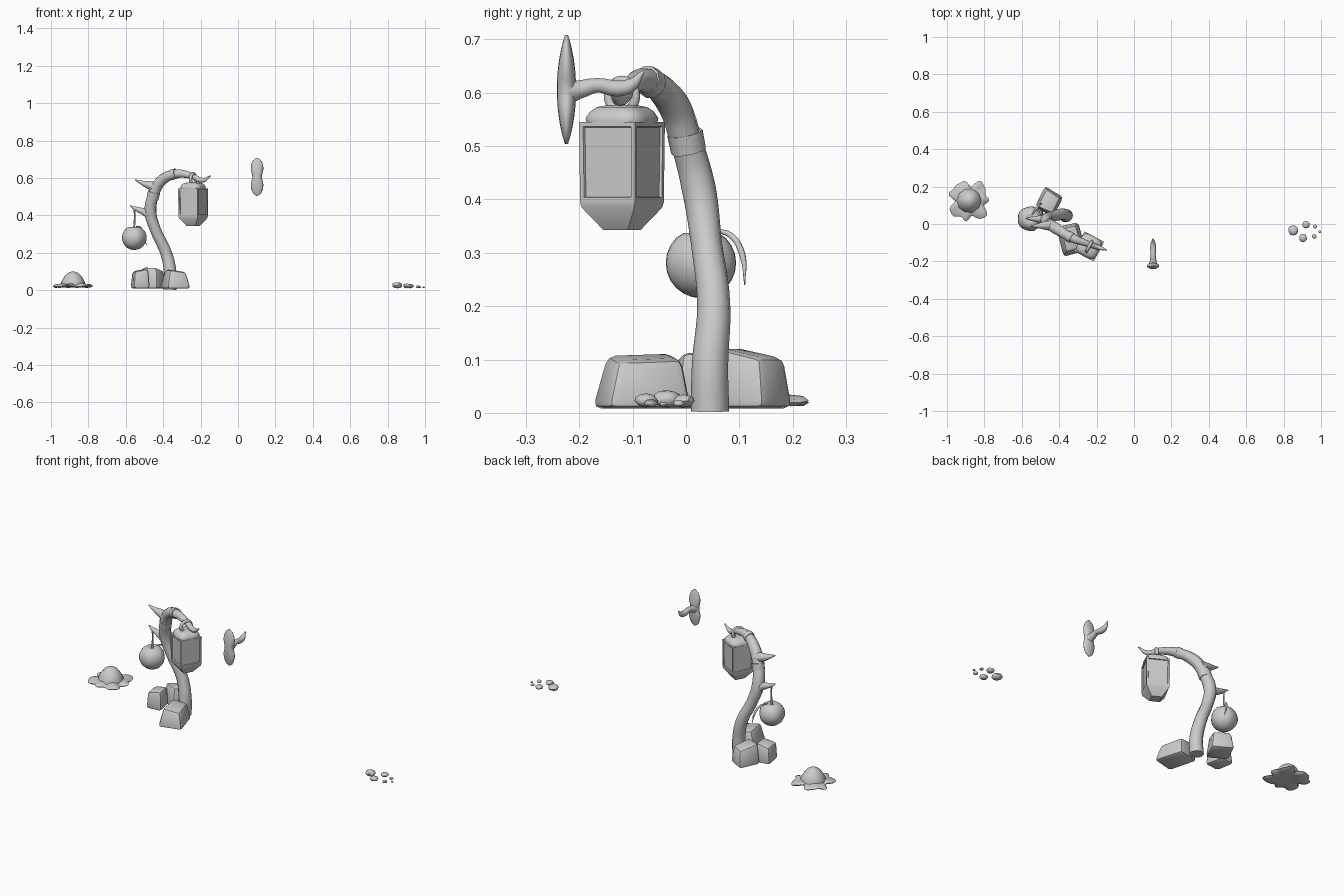
import bpy, bmesh, math, random
from mathutils import Vector, Matrix

if "Cube" in bpy.data.objects:
    bpy.data.objects.remove(bpy.data.objects["Cube"])

random.seed(4)


def finish(obj, angle=40):
    bpy.ops.object.select_all(action='DESELECT')
    obj.select_set(True)
    bpy.context.view_layer.objects.active = obj
    bpy.ops.object.shade_smooth_by_angle(angle=math.radians(angle))
    return obj


def from_bm(name, bm, angle=40, matrix=None):
    if matrix is not None:
        bm.transform(matrix)
    bmesh.ops.recalc_face_normals(bm, faces=bm.faces[:])
    me = bpy.data.meshes.new(name)
    bm.to_mesh(me)
    bm.free()
    obj = bpy.data.objects.new(name, me)
    bpy.context.collection.objects.link(obj)
    return finish(obj, angle)


def tube(name, pts, sides=3, res=4):
    """Tapered round tube through (x, y, z, radius) points."""
    cu = bpy.data.curves.new(name, 'CURVE')
    cu.dimensions = '3D'
    cu.bevel_depth = 1.0
    cu.bevel_resolution = sides
    cu.resolution_u = res
    cu.use_fill_caps = True
    sp = cu.splines.new('BEZIER')
    sp.bezier_points.add(len(pts) - 1)
    for bp, p in zip(sp.bezier_points, pts):
        bp.co = p[:3]
        bp.radius = p[3]
        bp.handle_left_type = bp.handle_right_type = 'AUTO'
    obj = bpy.data.objects.new(name, cu)
    bpy.context.collection.objects.link(obj)
    bpy.ops.object.select_all(action='DESELECT')
    obj.select_set(True)
    bpy.context.view_layer.objects.active = obj
    bpy.ops.object.convert(target='MESH')
    return finish(bpy.context.view_layer.objects.active, 50)


def rings(name, loops, angle=40, matrix=None):
    """Closed skin over a stack of equally long vertex loops."""
    bm = bmesh.new()
    vs = [[bm.verts.new(p) for p in loop] for loop in loops]
    n = len(loops[0])
    for a, b in zip(vs, vs[1:]):
        for i in range(n):
            bm.faces.new((a[i], a[(i + 1) % n], b[(i + 1) % n], b[i]))
    bm.faces.new(vs[0])
    bm.faces.new(vs[-1])
    return from_bm(name, bm, angle, matrix)


def circle(r, z, n=16):
    return [(r * math.cos(2 * math.pi * i / n), r * math.sin(2 * math.pi * i / n), z) for i in range(n)]


def rock(name, x, y, sx, sy, h, rot, tilt, taper=0.72):
    """Bevelled block with a narrowed, sloping top."""
    bm = bmesh.new()
    bmesh.ops.create_cube(bm, size=1)
    for v in bm.verts:
        top = v.co.z > 0
        k = taper if top else 1
        v.co = Vector((v.co.x * sx * k, v.co.y * sy * k, h if top else 0))
        if top:
            v.co.z -= h * (0.18 + tilt[0] * v.co.x / sx + tilt[1] * v.co.y / sy)
        v.co += Vector((random.uniform(-.006, .006), random.uniform(-.006, .006), 0))
    bmesh.ops.bevel(bm, geom=bm.edges[:], offset=0.016, segments=2, affect='EDGES', profile=0.5)
    return from_bm(name, bm, 30, Matrix.Translation((x, y, 0.008)) @ Matrix.Rotation(math.radians(rot), 4, 'Z'))


# Crooked trunk arching over to the lantern
tube("trunk", [(-.365, .045, .003, .036), (-.362, .045, .09, .034), (-.385, .052, .2, .031),
               (-.44, .038, .32, .029), (-.468, .024, .42, .032), (-.452, .0, .51, .03),
               (-.415, -.025, .58, .030), (-.33, -.075, .622, .024), (-.25, -.105, .612, .017),
               (-.19, -.125, .588, .013), (-.145, -.14, .612, .003)], 4, 5)

# Broken branch stubs
tube("upper_stub", [(-.43, -.01, .55, .03), (-.48, -.008, .563, .022), (-.515, -.01, .575, .012), (-.55, -.012, .59, .003)])
tube("lower_stub", [(-.46, .025, .395, .028), (-.50, .026, .418, .02), (-.545, .028, .435, .012), (-.578, .03, .452, .003)])

# Bark collars
tube("lower_collar", [(-.457, .005, .49, .033), (-.449, -.002, .525, .034)])
tube("upper_collar", [(-.355, -.063, .617, .029), (-.332, -.075, .624, .028)])

# Hanging gourd: lobed ball with cord and curling leaf
bm = bmesh.new()
bmesh.ops.create_uvsphere(bm, u_segments=20, v_segments=12, radius=.066)
for v in bm.verts:
    a = math.atan2(v.co.y, v.co.x)
    r = math.hypot(v.co.x, v.co.y)
    k = 1 + .03 * math.cos(5 * a) * r / .066
    v.co.x *= k
    v.co.y *= k
    v.co.z -= .018 * math.exp(-(r / .02) ** 2) if v.co.z > 0 else 0
from_bm("gourd", bm, 50, Matrix.Translation((-.556, .028, .281)))
tube("gourd_cord", [(-.553, .028, .44, .005), (-.553, .028, .38, .004), (-.556, .028, .325, .006)], 2)
tube("gourd_leaf", [(-.545, .05, .342, .003), (-.52, .085, .332, .006),
                    (-.503, .106, .295, .006), (-.49, .11, .24, .001)], 2)

# Rocks around the foot
rock("front_rock", -.335, -.078, .125, .165, .118, 14, (.15, -.05))
rock("back_rock", -.455, .12, .115, .125, .128, -28, (.0, .2), .8)
rock("side_rock", -.525, .03, .095, .11, .122, 10, (-.15, 0), .8)

# Lantern body: four sides with recessed panes
place = Matrix.Translation((-.24, -.12, 0)) @ Matrix.Rotation(math.radians(-28), 4, 'Z')


def square(h, z):
    return [(h, h, z), (-h, h, z), (-h, -h, z), (h, -h, z)]


bm = bmesh.new()
layers = [[bm.verts.new(p) for p in square(h, z)]
          for h, z in ((.026, .343), (.056, .385), (.058, .395), (.0595, .545))]
panes = []
for k in range(3):
    for i in range(4):
        j = (i + 1) % 4
        f = bm.faces.new((layers[k][i], layers[k][j], layers[k + 1][j], layers[k + 1][i]))
        if k == 2:
            panes.append(f)
bm.faces.new(layers[0])
bm.faces.new(layers[3])
bmesh.ops.recalc_face_normals(bm, faces=bm.faces[:])
bmesh.ops.inset_individual(bm, faces=panes, thickness=.012, depth=0)
bmesh.ops.inset_individual(bm, faces=panes, thickness=.002, depth=-.005)
from_bm("lantern_body", bm, 25, place)


# Lantern cap: rounded square dome
def rounded(r, z, n=24):
    out = []
    for i in range(n):
        a = 2 * math.pi * i / n
        c, s = math.cos(a), math.sin(a)
        k = r / (abs(c) ** 4 + abs(s) ** 4) ** .25
        out.append((k * c, k * s, z))
    return out


rings("lantern_cap", [rounded(.058, .542), rounded(.06, .552), rounded(.053, .564),
                      rounded(.042, .573), rounded(.022, .577)], 60, place)

# Lantern ring looped over the branch
bpy.ops.mesh.primitive_torus_add(major_radius=.029, minor_radius=.009, major_segments=20, minor_segments=8)
ring = bpy.context.object
ring.name = "lantern_ring"
ring.matrix_world = place @ Matrix.Translation((0, 0, .594)) @ Matrix.Rotation(math.pi / 2, 4, 'Y')
finish(ring, 60)

# Mud mound on a ragged splat
outline = lambda a: .103 + .012 * math.cos(4 * a - math.pi) + .012 * math.sin(7 * a + 1) + .006 * math.cos(11 * a)
splat = []
for k, z in ((.55, .017), (.9, .016), (1, .023), (.93, .029), (.7, .032), (.4, .04)):
    loop = []
    for i in range(48):
        a = 2 * math.pi * i / 48
        r = outline(a) * k
        loop.append((r * math.cos(a), r * math.sin(a), z + .004 * k * math.sin(6 * a)))
    splat.append(loop)
rings("mud_splat", splat, 50, Matrix.Translation((-.882, .124, 0)))
rings("mud_mound", [circle(.067, .024, 10), circle(.064, .042, 10), circle(.052, .066, 10),
                    circle(.036, .085, 10), circle(.018, .097, 10), circle(.005, .1, 10)],
      50, Matrix.Translation((-.882, .125, 0)))

# Floating peg plate: two-lobed lens standing upright
plate = []
for i in range(17):
    t = -1 + 2 * i / 16
    end = math.sqrt(max(0, 1 - abs(t) ** 3))
    w = max(.004, (.036 - .011 * math.exp(-(t / .28) ** 2)) * end)
    d = max(.003, .018 * (1 - .65 * t * t) * end ** .5)
    plate.append([(w * math.cos(2 * math.pi * j / 16), d * math.sin(2 * math.pi * j / 16), .102 * t) for j in range(16)])
rings("peg_plate", plate, 60, Matrix.Translation((.102, -.224, .606)))

# Curved peg growing out of the plate
tube("peg_hook", [(.102, -.222, .602, .026), (.102, -.2, .606, .018), (.102, -.165, .614, .014),
                  (.102, -.13, .608, .016), (.102, -.105, .613, .014), (.102, -.08, .64, .003)])

# Scattered pebbles
for i, (x, y, r) in enumerate([(.852, -.035, .028), (.92, -.004, .021), (.903, -.075, .022),
                               (.963, -.066, .013), (.968, -.014, .011), (.993, -.042, .007)]):
    bm = bmesh.new()
    bmesh.ops.create_icosphere(bm, subdivisions=2, radius=r)
    for v in bm.verts:
        v.co *= random.uniform(.9, 1.03)
        v.co.z *= .62
    from_bm(f"pebble_{i + 1}", bm, 35, Matrix.Translation((x, y, .012 + r * .5)))
